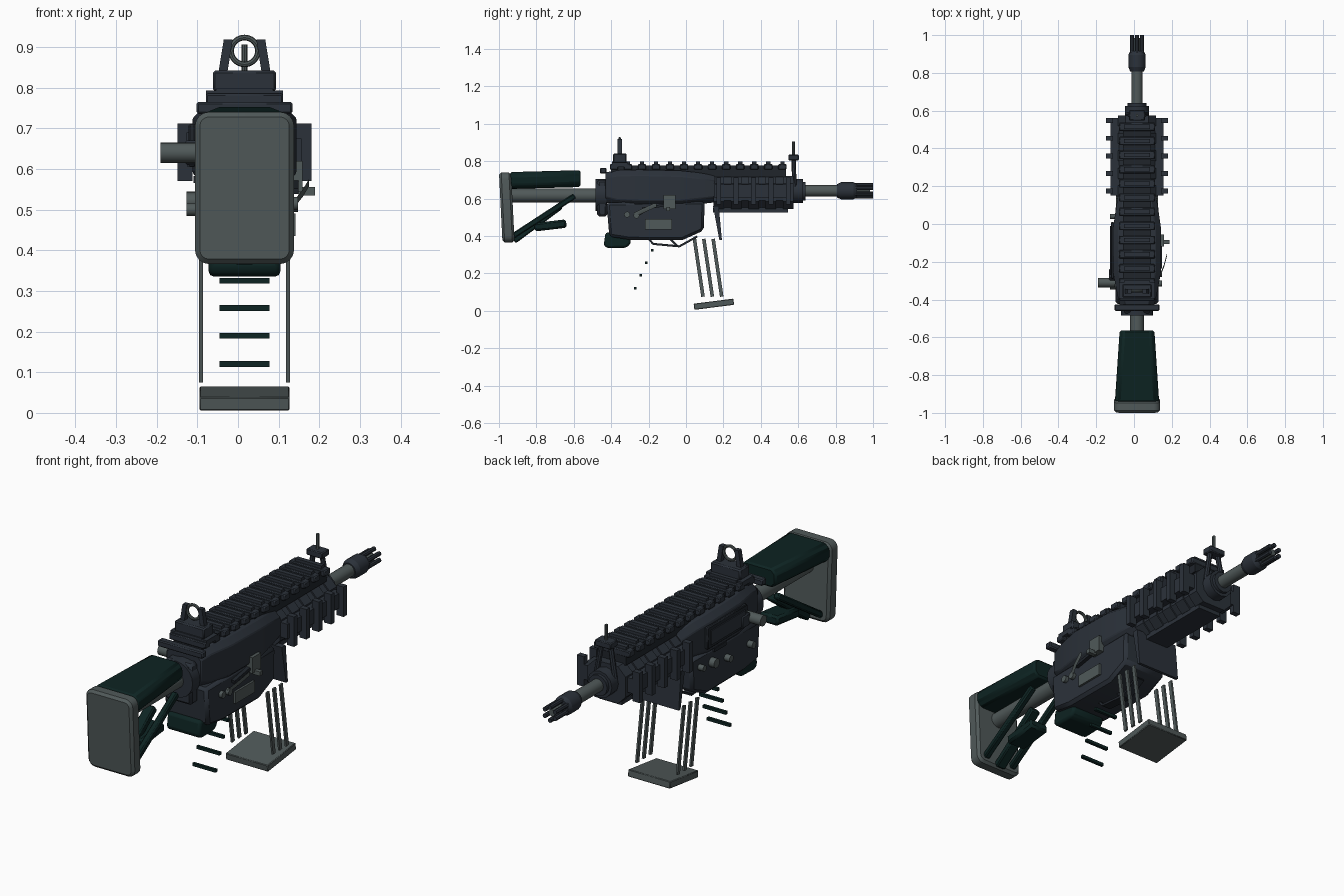
import bpy, bmesh, math
from mathutils import Vector

if "Cube" in bpy.data.objects:
    bpy.data.objects.remove(bpy.data.objects["Cube"])

CX = 0.016  # centre line of the body


def material(name, rgb):
    m = bpy.data.materials.new(name)
    m.diffuse_color = (*rgb, 1)
    m.use_nodes = True
    m.node_tree.nodes["Principled BSDF"].inputs["Base Color"].default_value = m.diffuse_color
    return m


SLATE = material("slate", (0.024, 0.031, 0.042))
DARK = material("dark slate", (0.014, 0.018, 0.024))
GREEN = material("deep green", (0.004, 0.017, 0.016))
GREY = material("grey", (0.080, 0.100, 0.100))


def finish(name, bm, mat, bevel=0, seg=1):
    bmesh.ops.recalc_face_normals(bm, faces=bm.faces)
    me = bpy.data.meshes.new(name)
    bm.to_mesh(me)
    bm.free()
    ob = bpy.data.objects.new(name, me)
    bpy.context.collection.objects.link(ob)
    me.materials.append(mat)
    if bevel:
        b = ob.modifiers.new("bevel", "BEVEL")
        b.width, b.segments, b.limit_method = bevel, seg, "ANGLE"
    bpy.context.view_layer.objects.active = ob
    ob.select_set(True)
    bpy.ops.object.shade_smooth_by_angle(angle=math.radians(35))
    ob.select_set(False)
    return ob


def loft(name, rings, mat, bevel=0, seg=1):
    """Skin a list of equal-length point rings and cap both ends."""
    bm = bmesh.new()
    vs = [[bm.verts.new(p) for p in r] for r in rings]
    n = len(rings[0])
    for a, b in zip(vs, vs[1:]):
        for i in range(n):
            bm.faces.new((a[i], a[(i + 1) % n], b[(i + 1) % n], b[i]))
    bm.faces.new(vs[0])
    bm.faces.new(vs[-1])
    return finish(name, bm, mat, bevel, seg)


def prism(name, profile, x0, x1, mat, bevel=0, seg=1):
    """Extrude a (y, z) side profile across x."""
    return loft(name, [[(x, y, z) for y, z in profile] for x in (x0, x1)], mat, bevel, seg)


def box(name, x, y, z, mat, bevel=0, seg=1):
    return prism(name, [(y[0], z[0]), (y[1], z[0]), (y[1], z[1]), (y[0], z[1])], x[0], x[1], mat, bevel, seg)


def body(name, stations, c, mat, bevel=0):
    """Chamfered body along y; stations are (y, half width, z low, z high)."""
    rings = []
    for y, w, a, b in stations:
        rings.append([(CX + x, y, z) for x, z in (
            (-w + c, a), (w - c, a), (w, a + c), (w, b - c),
            (w - c, b), (-w + c, b), (-w, b - c), (-w, a + c))])
    return loft(name, rings, mat, bevel)


def rod(name, p, q, r, mat, n=16, r2=None):
    p, q = Vector(p), Vector(q)
    rot = (q - p).to_track_quat("Z", "Y")
    rings = [[c + rot @ Vector((s * math.cos(t * math.tau / n), s * math.sin(t * math.tau / n), 0))
              for t in range(n)] for c, s in ((p, r), (q, r2 or r))]
    return loft(name, rings, mat)


def bar(name, a, b, x, width, thick, mat, bevel=0):
    """Straight bar in the side plane from (y, z) a to b, centred at x."""
    a, b = Vector(a), Vector(b)
    d = (b - a).normalized()
    n = Vector((-d.y, d.x)) * thick / 2
    return prism(name, [a - n, b - n, b + n, a + n], x - width / 2, x + width / 2, mat, bevel)


# --- Stock: butt plate, cheek rest, tube and struts
butt = []
for dy0, dz0, inset in ((0, 0, .012), (.012, 0, 0), (.053, 0, 0), (.065, 0, .012)):
    ring = []
    for sx, sz, a0 in ((1, 1, 0), (-1, 1, 90), (-1, -1, 180), (1, -1, 270)):
        for k in range(5):
            t = math.radians(a0 + 22.5 * k)
            x = sx * (.122 - .035) + (.035 - inset) * math.cos(t)
            z = .553 + sz * (.187 - .035) + (.035 - inset) * math.sin(t)
            ring.append((CX + x, -1 + dy0 + (.74 - z) * .05, z))
    butt.append(ring)
loft("butt_plate", butt, GREY)
body("cheek_rest", [(-.94, .117, .652, .742), (-.565, .092, .662, .752)], .022, GREEN, .008)
rod("stock_tube", (CX, -.94, .617), (CX, -.42, .617), .037, GREY)
for s in (-1, 1):
    bar("side_strut", (-.925, .40), (-.595, .615), CX + s * .075, .03, .03, GREEN, .006)
bar("lower_strut", (-.92, .375), (-.67, .56), CX, .05, .034, GREEN, .006)
bar("strut_block", (-.81, .447), (-.64, .467), CX, .10, .045, GREEN, .01)

# --- Rear collar and charging handle
rod("rear_collar", (CX, -.485, .62), (CX, -.425, .62), .085, SLATE, 20)
box("collar_block", (CX - .07, CX + .07), (-.475, -.42), (.505, .70), SLATE, .012)
box("charging_handle", (CX - .118, CX + .118), (-.46, -.425), (.735, .765), SLATE, .005)

# --- Receiver
body("upper_receiver", [(-.43, .092, .58, .74), (-.37, .105, .565, .752), (-.25, .128, .56, .755),
                        (-.03, .128, .56, .75), (.06, .115, .57, .74), (.155, .1, .58, .725)], .03, SLATE, .004)
prism("lower_receiver", [(-.425, .58), (.10, .585), (.095, .43), (-.02, .378), (-.30, .38), (-.41, .397)],
      CX - .115, CX + .115, SLATE, .014)
prism("front_plate", [(.145, .56), (.175, .56), (.192, .38), (.178, .38)], CX - .112, CX + .112, SLATE)
prism("rear_grip", [(-.43, .42), (-.30, .41), (-.295, .36), (-.32, .337), (-.42, .335), (-.44, .35)],
      CX - .088, CX + .088, GREEN, .014, 2)

# --- Handguard with top, bottom and side rails
body("handguard", [(.15, .095, .55, .718), (.545, .095, .55, .718), (.56, .085, .56, .705)], .04, SLATE)
for i in range(5):
    y = .175 + .093 * i
    body("handguard_band", [(y - .028, .101, .546, .722), (y + .028, .101, .546, .722)], .04, SLATE)
box("bottom_rail", (CX - .06, CX + .06), (.145, .545), (.527, .552), SLATE)
box("top_rail", (CX - .075, CX + .075), (-.40, .535), (.715, .778), DARK)
for i in range(13):
    y = .515 - .075 * i
    box("top_rail_tooth", (CX - .095, CX + .095), (y - .022, y + .022), (.755, .785), SLATE, .004)
    box("top_rail_crest", (CX - .07, CX + .07), (y - .011, y + .011), (.783, .798), SLATE)
for s in (-1, 1):
    box("side_rail", sorted((CX + s * .095, CX + s * .14)), (.15, .56), (.605, .675), SLATE)
    for i in range(5):
        y = .175 + .093 * i
        box("side_rail_tooth", sorted((CX + s * .128, CX + s * .165)), (y - .013, y + .013), (.57, .712), SLATE)

# --- Gas block, barrel and muzzle
rod("gas_block", (CX, .555, .64), (CX, .625, .64), .064, SLATE, 12)
rod("gas_block_lip", (CX, .62, .64), (CX, .64, .64), .05, SLATE, 12)
rod("barrel", (CX, .6, .642), (CX, .84, .642), .03, GREY, 20)
rod("muzzle_neck", (CX, .808, .642), (CX, .83, .642), .036, SLATE, 16, .046)
rod("muzzle", (CX, .83, .642), (CX, .895, .642), .046, SLATE, 16)
rod("muzzle_taper", (CX, .895, .642), (CX, .915, .642), .046, SLATE, 16, .036)
rod("muzzle_core", (CX, .89, .642), (CX, .985, .642), .016, GREY, 12)
for i in range(6):
    t = i * math.tau / 6 + math.pi / 6
    x, z = CX + .031 * math.cos(t), .642 + .031 * math.sin(t)
    rod("muzzle_prong", (x, .89, z), (x, 1, z), .0105, SLATE, 8)

# --- Rear sight
box("rear_sight_foot", (CX - .095, CX + .095), (-.395, -.31), (.77, .793), SLATE)
box("rear_sight_base", (CX - .078, CX + .078), (-.39, -.317), (.79, .842), SLATE, .006)
bpy.ops.mesh.primitive_torus_add(location=(CX, -.355, .89), rotation=(math.pi / 2, 0, 0), major_radius=.033,
                                 minor_radius=.007, major_segments=24, minor_segments=8)
ring = bpy.context.object
ring.name = "rear_sight_ring"
ring.data.materials.append(GREY)
bpy.ops.object.shade_smooth()
for s in (-1, 1):
    loft("rear_sight_ear", [[(CX + s * (x + d), y, z) for d, y in ((-.011, -.367), (.011, -.367), (.011, -.343),
         (-.011, -.343))] for x, z in ((.053, .838), (.04, .918))], SLATE)

# --- Front sight
for s in (-1, 1):
    rod("front_sight_leg", (CX + s * .05, .58, .66), (CX + s * .022, .575, .815), .012, SLATE, 8)
box("front_sight_block", (CX - .042, CX + .042), (.548, .603), (.805, .835), SLATE, .004)
rod("front_sight_post", (CX, .575, .83), (CX, .575, .906), .007, GREY, 8)

# --- Trigger and guard
guard = [(-.20, .385), (-.175, .358), (-.035, .345), (.06, .398)]
for a, b in zip(guard, guard[1:]):
    bar("trigger_guard", a, b, CX, .045, .011, DARK)
bar("trigger", (-.085, .385), (-.05, .35), CX, .025, .012, DARK)
for y, z in ((-.18, .325), (-.213, .258), (-.242, .19), (-.272, .12)):
    box("grip_slat", (CX - .061, CX + .061), (y - .007, y + .007), (z - .007, z + .007), GREEN)

# --- Magazine: side ribs and base plate
for s in (-1, 1):
    for i in range(3):
        y = .045 + .05 * i
        bar("magazine_rib", (y, .385), (y + .046, .076), CX + s * .107, .009, .019, GREY)
bar("magazine_base", (.043, .022), (.255, .049), CX, .222, .033, GREY, .003)

# --- Right side controls
R = CX + .113
box("bolt_release", (R, R + .03), (-.12, -.055), (.545, .62), GREY)
box("bolt_release_knob", (R + .02, R + .06), (-.105, -.085), (.535, .555), GREY)
box("right_plate", (R, R + .012), (-.22, -.075), (.435, .49), GREY)
loft("selector_lever", [[(x, y + e, z + d) for e, d in ((-.008, -.009), (.008, -.009), (.008, .009), (-.008, .009))]
                        for x, y, z in ((R + .01, -.27, .515), (R + .03, -.22, .54), (R + .045, -.165, .565))], GREY)
bar("catch_arm", (-.235, .545), (-.12, .565), R + .01, .02, .014, DARK)
for y, z in ((-.315, .515), (-.265, .51)):
    rod("right_pin", (R - .01, y, z), (R + .018, y, z), .016, GREY, 12)

# --- Left side controls
L = CX - .113
box("port_frame", (CX - .138, CX - .12), (-.29, .01), (.605, .71), DARK, .004)
box("port_cover", (CX - .143, CX - .13), (-.27, -.01), (.622, .69), SLATE)
rod("forward_assist", (-.10, -.31, .64), (-.19, -.31, .64), .025, GREY)
bar("assist_mount", (-.30, .64), (-.235, .64), CX - .125, .045, .06, SLATE, .006)
for y, z, r in ((-.05, .52, .022), (.04, .53, .014), (-.16, .50, .016), (-.33, .50, .016)):
    rod("left_button", (L + .01, y, z), (L - .03, y, z), r, GREY, 12)
box("left_catch", (L - .012, L), (-.15, -.06), (.565, .583), DARK)
